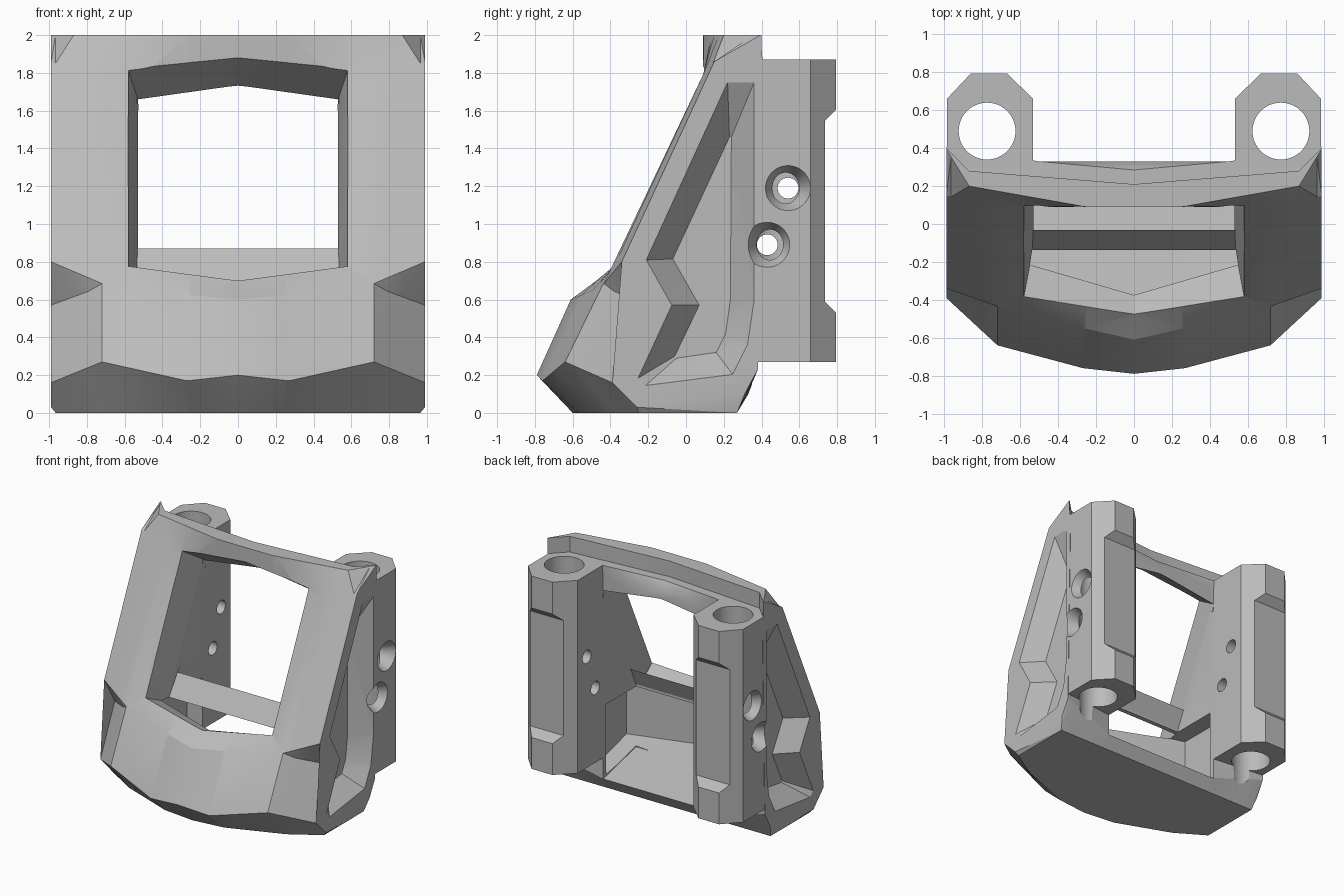
import bpy, bmesh, math
from mathutils import Matrix

cube = bpy.data.objects.get("Cube")
if cube:
    bpy.data.objects.remove(cube, do_unlink=True)

GREY = (0.5, 0.5, 0.5, 1.0)
mat = bpy.data.materials.new("plain grey")
mat.use_nodes = True
mat.diffuse_color = GREY
mat.node_tree.nodes["Principled BSDF"].inputs["Base Color"].default_value = GREY


def make(name, bm):
    bmesh.ops.recalc_face_normals(bm, faces=bm.faces)
    mesh = bpy.data.meshes.new(name)
    bm.to_mesh(mesh)
    bm.free()
    mesh.materials.append(mat)
    ob = bpy.data.objects.new(name, mesh)
    bpy.context.scene.collection.objects.link(ob)
    return ob


def loft(name, rings):
    """Skin a row of closed rings and cap both ends."""
    bm = bmesh.new()
    loops = [[bm.verts.new(p) for p in ring] for ring in rings]
    n = len(loops[0])
    for a, b in zip(loops, loops[1:]):
        for i in range(n):
            j = (i + 1) % n
            bm.faces.new((a[i], a[j], b[j], b[i]))
    bm.faces.new(loops[0])
    bm.faces.new(loops[-1])
    bmesh.ops.triangulate(bm, faces=bm.faces)
    return make(name, bm)


def hull(name, points):
    bm = bmesh.new()
    for p in points:
        bm.verts.new(p)
    bmesh.ops.convex_hull(bm, input=bm.verts)
    return make(name, bm)


def cone(name, centre, axis, r1, r2, depth):
    bm = bmesh.new()
    turn = Matrix.Rotation(math.pi / 2, 4, 'Y') if axis == 'X' else Matrix()
    bmesh.ops.create_cone(bm, cap_ends=True, segments=48, radius1=r1, radius2=r2,
                          depth=depth, matrix=Matrix.Translation(centre) @ turn)
    return make(name, bm)


def side_prism(name, outline, half):
    return loft(name, [[(x, y, z) for y, z in outline] for x in (-half, half)])


def combine(target, tool, operation):
    mod = target.modifiers.new("join", 'BOOLEAN')
    mod.operation, mod.solver, mod.object = operation, 'EXACT', tool
    deps = bpy.context.evaluated_depsgraph_get()
    deps.update()
    result = bpy.data.meshes.new_from_object(target.evaluated_get(deps))
    target.modifiers.clear()
    target.data = result
    bpy.data.objects.remove(tool, do_unlink=True)


def both(points):
    return [(s * x, y, z) for x, y, z in points for s in (1, -1)]


# Outer shell: each track is one long edge, given as (x, y, z) from the middle outwards
tracks = [
    [(0, -.60, 0), (.27, -.57, 0), (.72, -.40, 0), (.965, -.25, 0), (.99, -.26, .03)],
    [(0, -.79, .2), (.27, -.76, .17), (.72, -.64, .27), (.99, -.39, .16)],
    [(0, -.61, .6), (.72, -.445, .67), (.99, -.2, .57)],
    [(0, -.475, .7), (.58, -.38, .78), (.72, -.435, .685), (.99, -.34, .8)],
    [(0, .09, 1.79), (.79, .09, 1.79), (.99, .15, 1.86)],
    [(0, .09, 2), (.25, .09, 2), (.87, .2, 2), (.99, .395, 2)],
    [(0, .21, 2), (.87, .28, 2), (.99, .4, 2)],
    [(0, .21, 1.87), (.87, .28, 1.87), (.99, .4, 1.87)],
    [(0, .285, 1.87), (.5, .33, 1.87), (.99, .41, 1.865)],
    [(0, .33, 1.8), (.53, .33, 1.8), (.99, .41, 1.8)],
    [(0, .33, .1), (.53, .33, .1), (.99, .38, .23)],
    [(0, .27, 0), (.965, .27, 0), (.99, .31, .1)],
]


def along(track, x):
    for a, b in zip(track, track[1:]):
        if x <= b[0]:
            t = (x - a[0]) / (b[0] - a[0])
            return [a[k] + t * (b[k] - a[k]) for k in (1, 2)]


half_xs = sorted({key[0] for track in tracks for key in track})
xs = [-x for x in reversed(half_xs) if x > 0] + half_xs
frame = loft("front_frame", [[(x, *along(t, abs(x))) for t in tracks] for x in xs])

# Window through the front, tapering inwards
front = both([(.58, .1, 1.81), (0, .09, 1.88), (.58, -.38, .775), (0, -.475, .70)])
back = both([(.53, .33, 1.66), (0, .285, 1.76), (.55, -.22, .70), (0, -.375, .66)])


def push(a, b, amount):
    return [p + amount * (p - q) for p, q in zip(a, b)]


window = [push(f, b, .5) for f, b in zip(front, back)]
window += [push(b, f, .4) for f, b in zip(front, back)]
combine(frame, hull("window_cutter", window), 'DIFFERENCE')

# Open space between the side walls, and the wider pocket low down
combine(frame, side_prism("inside_cutter", [(-.1, .72), (.3, 1.6), (.6, 1.6),
                                            (.6, .03), (-.1, .2)], .53), 'DIFFERENCE')
combine(frame, hull("pocket_cutter", both([
    (.67, -.18, .24), (0, -.375, .24), (.67, -.18, .7), (0, -.375, .7),
    (.67, .29, .7), (.67, .29, .12)])), 'DIFFERENCE')

# Rear posts
post = [(.987, .3), (.987, .66), (.86, .795), (.67, .795), (.532, .66), (.532, .3)]
for s in (1, -1):
    ring = [[(s * x, y, z) for x, y in post] for z in (.27, 1.87)]
    combine(frame, loft("post", ring), 'UNION')

# Groove across the back of the posts
combine(frame, side_prism("groove_cutter", [(.735, .59), (.735, 1.545), (.9, 1.71),
                                            (.9, .425)], 1.1), 'DIFFERENCE')

# Sloped recess on each side, given as outer rim and floor outlines
rim = [(.22, 1.76), (-.215, .81), (-.08, .57), (-.26, .18), (-.22, .14),
       (.25, .2), (.33, .36), (.365, .6), (.365, 1.76)]
floor = [(.23, 1.46), (-.07, .815), (.07, .57), (-.06, .3), (-.05, .29),
         (.16, .32), (.21, .42), (.235, .6), (.24, 1.46)]
for s in (1, -1):
    rings = [[(s * x, y, z) for y, z in outline] for x, outline in ((.995, rim), (.84, floor))]
    combine(frame, loft("recess_cutter", rings), 'DIFFERENCE')

# Post bores and countersunk screw holes
for s in (1, -1):
    combine(frame, cone("bore_cutter", (s * .775, .49, 1), 'Z', .15, .15, 2.4), 'DIFFERENCE')
    for y, z in ((.54, 1.19), (.43, .89)):
        combine(frame, cone("screw_cutter", (s * .75, y, z), 'X', .055, .055, .7), 'DIFFERENCE')
        r1, r2 = (.055, .122) if s > 0 else (.122, .055)
        combine(frame, cone("sink_cutter", (s * .93, y, z), 'X', r1, r2, .125), 'DIFFERENCE')

# Smooth the soft front and the bores, keep edges crisp
bpy.ops.object.select_all(action='DESELECT')
frame.select_set(True)
bpy.context.view_layer.objects.active = frame
bpy.ops.object.shade_smooth_by_angle(angle=math.radians(22))
